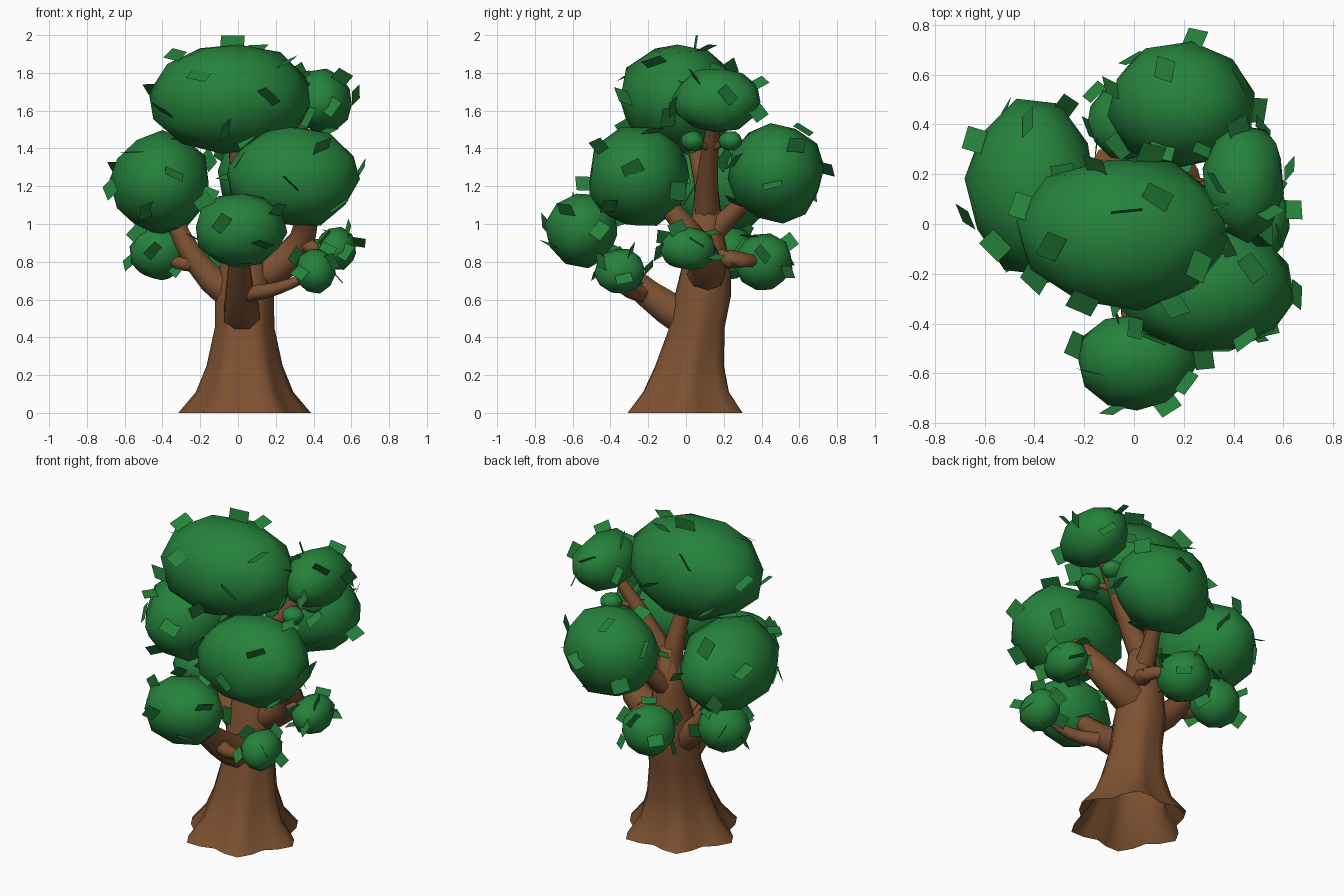
import bpy, bmesh, math, random
from mathutils import Vector, Matrix

if "Cube" in bpy.data.objects:
    bpy.data.objects.remove(bpy.data.objects["Cube"])

random.seed(4)


def material(name, colour):
    m = bpy.data.materials.new(name)
    m.diffuse_color = (*colour, 1)
    m.use_nodes = True
    m.node_tree.nodes["Principled BSDF"].inputs["Base Color"].default_value = m.diffuse_color
    return m


GREEN = material("leaf_green", (0.019, 0.225, 0.045))
BROWN = material("bark_brown", (0.205, 0.083, 0.031))


def finish(bm, name, mat, smooth=True):
    me = bpy.data.meshes.new(name)
    bm.to_mesh(me)
    bm.free()
    me.materials.append(mat)
    for p in me.polygons:
        p.use_smooth = smooth
    ob = bpy.data.objects.new(name, me)
    bpy.context.collection.objects.link(ob)


def loft(name, rings):
    """Skin rings of points; the foot stays open, the tip is capped."""
    bm = bmesh.new()
    rings = [[bm.verts.new(p) for p in ring] for ring in rings]
    for a, b in zip(rings, rings[1:]):
        for k in range(len(a)):
            n = (k + 1) % len(a)
            bm.faces.new((a[k], a[n], b[n], b[k]))
    bm.faces.new(rings[-1])
    bmesh.ops.recalc_face_normals(bm, faces=bm.faces)
    finish(bm, name, BROWN)


def trunk_axis(z):
    t = min(z / 0.85, 1)
    return Vector((0.035, 0.115 * t * t * (3 - 2 * t) - 0.005, z))


# trunk with flared, lobed foot
profile = [(0, 0.315), (0.11, 0.235), (0.25, 0.188), (0.45, 0.152),
           (0.62, 0.152), (0.78, 0.13), (0.95, 0.09), (1.2, 0.06)]
trunk = []
for z, r in profile:
    lobe = 0.036 * math.exp(-4 * z)
    angles = [2 * math.pi * k / 24 for k in range(24)]
    trunk.append([trunk_axis(z) + (r + lobe * math.cos(6 * a)) *
                  Vector((math.cos(a), math.sin(a), 0)) for a in angles])
loft("trunk", trunk)


def limb(name, start, mid, end, radius, sides=8, steps=6):
    """Tapered limb curving from start through mid to end."""
    s, m, e = Vector(start), Vector(mid), Vector(end)
    ctrl = 2 * m - (s + e) / 2
    rings = []
    for i in range(steps + 1):
        t = i / steps
        p = s * (1 - t) ** 2 + ctrl * 2 * t * (1 - t) + e * t * t
        d = ((ctrl - s) * (1 - t) + (e - ctrl) * t).normalized()
        u = d.cross(Vector((0.3, 0.9, 0.2))).normalized()
        v = d.cross(u)
        r = radius * (1 - 0.65 * t)
        rings.append([p + r * (u * math.cos(a) + v * math.sin(a))
                      for a in (2 * math.pi * k / sides for k in range(sides))])
    loft(name, rings)


def leaf(bm, centre, tangent, outward, size):
    t, o = tangent * size / 2, outward * size * 0.38
    bm.faces.new([bm.verts.new(centre + a * t + b * o)
                  for a, b in ((-1, -1), (1, -1), (1, 1), (-1, 1))])


def clump(name, c, r):
    """Faceted leaf ball with loose leaf cards standing out of it."""
    c, r = Vector(c), Vector(r)
    bm = bmesh.new()
    bmesh.ops.create_icosphere(bm, subdivisions=2, radius=1)
    turn = Matrix.Rotation(random.uniform(0, 6), 3, 'Z') @ Matrix.Rotation(random.random(), 3, 'X')
    for v in bm.verts:
        v.co = c + (turn @ v.co) * random.uniform(0.96, 1.06) * r
    finish(bm, name, GREEN)
    if max(r) < 0.1:
        return
    bm = bmesh.new()
    count = 5 + round(18 * max(r))
    start = random.uniform(0, 6)
    for i in range(count):
        z = 0.9 - 1.5 * (i + 0.5) / count
        a = start + i * 2.4
        s = math.sqrt(1 - z * z)
        n = Vector((s * math.cos(a), s * math.sin(a), z))
        out = Vector((n.x / r.x, n.y / r.y, n.z / r.z)).normalized()
        t = Matrix.Rotation(random.uniform(0, 6), 3, out) @ out.orthogonal().normalized()
        lean = Matrix.Rotation(random.uniform(-1, 1), 3, t) @ out
        leaf(bm, c + n * r + out * 0.02, t, lean, 0.075 + 0.09 * max(r))
    finish(bm, name + "_leaves", GREEN, False)


# crown: centre and radii
clumps = {
    "top": ((-0.04, -0.04, 1.665), (0.42, 0.31, 0.295)),
    "upper_right": ((0.44, 0.17, 1.655), (0.17, 0.235, 0.17)),
    "left": ((-0.41, 0.15, 1.22), (0.265, 0.345, 0.265)),
    "right": ((0.29, -0.25, 1.25), (0.35, 0.275, 0.27)),
    "back": ((0.19, 0.48, 1.27), (0.295, 0.25, 0.26)),
    "front": ((0.01, -0.55, 0.97), (0.24, 0.195, 0.2)),
    "low_left": ((-0.42, 0.22, 0.85), (0.15, 0.15, 0.145)),
    "low_back": ((-0.03, 0.41, 0.8), (0.16, 0.155, 0.15)),
    "low_right": ((0.52, 0.01, 0.87), (0.11, 0.15, 0.115)),
    "low_front": ((0.41, -0.35, 0.75), (0.11, 0.135, 0.12)),
}
for name, (c, r) in clumps.items():
    clump(name + "_clump", c, r)

# limbs from the trunk: start height, midpoint, radius
limbs = {
    "top": (1.0, (0.01, 0.09, 1.24), 0.08),
    "upper_right": (1.05, (0.2, 0.12, 1.32), 0.075),
    "back": (0.92, (0.09, 0.27, 1.08), 0.07),
    "left": (0.6, (-0.22, 0.12, 0.8), 0.1),
    "right": (0.7, (0.34, 0.05, 0.91), 0.11),
    "front": (0.48, (0.01, -0.2, 0.63), 0.12),
    "low_back": (0.82, (0.14, 0.29, 0.81), 0.065),
}
for name, (z, mid, radius) in limbs.items():
    limb(name + "_limb", trunk_axis(z), mid, clumps[name][0], radius)

# twigs that fork off the limbs
for name, parent in (("low_left", "left"), ("low_right", "right"), ("low_front", "front")):
    a, b = Vector(limbs[parent][1]), Vector(clumps[name][0])
    limb(name + "_twig", a, (a + b) / 2 - Vector((0, 0.05, 0.03)), b, 0.05)

# two little clumps on side twigs under the upper right clump
for name, y in (("small_front", 0.035), ("small_back", 0.235)):
    a, b = Vector((0.26, 0.13, 1.4)), Vector((0.36, y, 1.44))
    limb(name + "_twig", a, (a + b) / 2, b, 0.025)
    clump(name + "_clump", b, (0.065, 0.062, 0.053))

# topmost leaf
bm = bmesh.new()
leaf(bm, Vector((-0.03, 0.05, 1.95)), Vector((1, 0.1, 0)), Vector((0.05, 0.15, 1)), 0.125)
finish(bm, "crest_leaf", GREEN, False)
